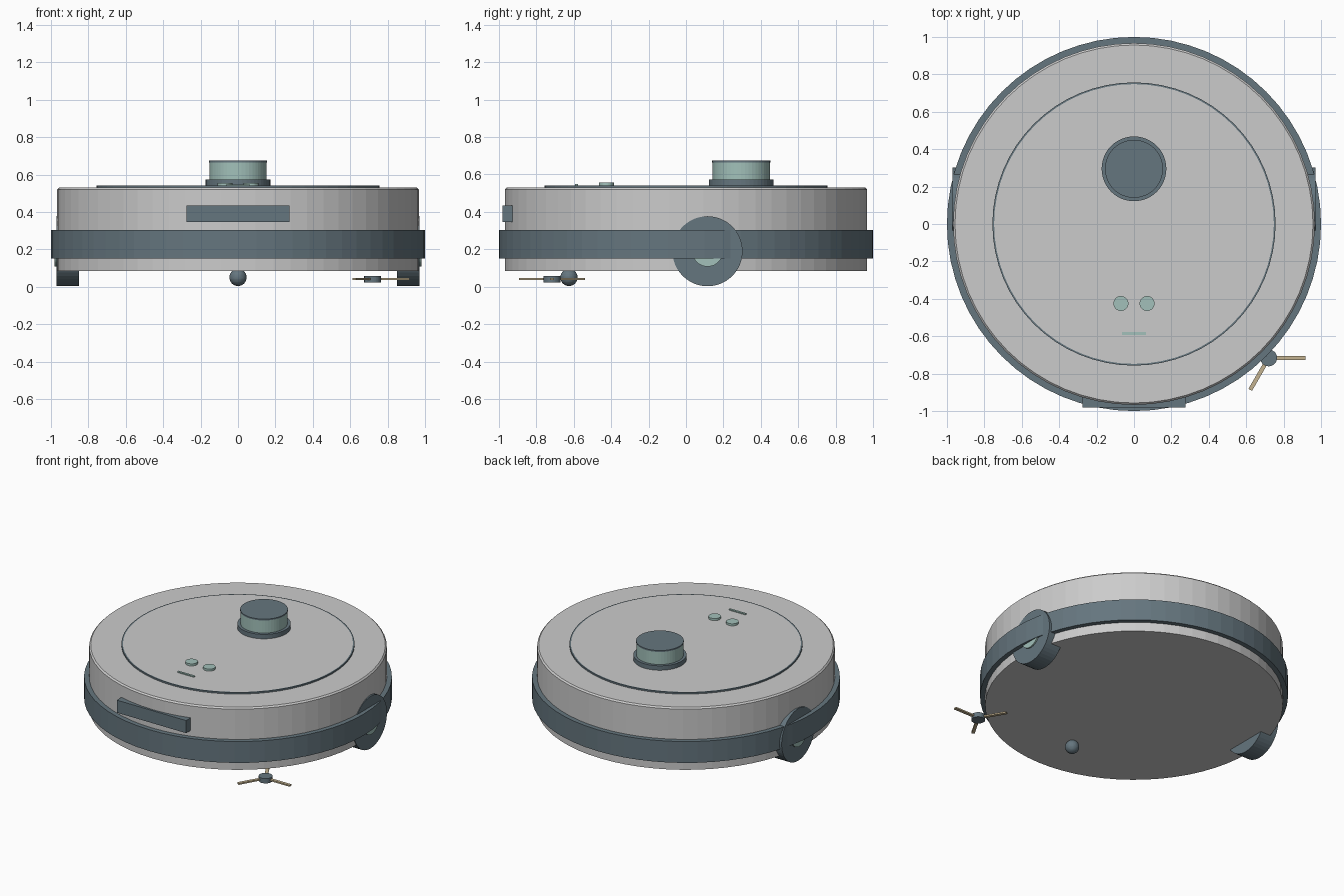
import bpy, bmesh, math
from mathutils import Matrix

if "Cube" in bpy.data.objects:
    bpy.data.objects.remove(bpy.data.objects["Cube"])


def material(name, rgb):
    m = bpy.data.materials.new(name)
    m.diffuse_color = (*rgb, 1)
    m.use_nodes = True
    m.node_tree.nodes["Principled BSDF"].inputs["Base Color"].default_value = m.diffuse_color
    return m


slate = material("slate", (0.13, 0.18, 0.21))
mint = material("mint", (0.36, 0.53, 0.49))
tan = material("tan", (0.55, 0.45, 0.28))


def finish(bm, name, mat):
    bmesh.ops.recalc_face_normals(bm, faces=bm.faces)
    me = bpy.data.meshes.new(name)
    bm.to_mesh(me)
    bm.free()
    ob = bpy.data.objects.new(name, me)
    bpy.context.collection.objects.link(ob)
    if mat:
        me.materials.append(mat)
    return ob


def lathe(name, profile, mat=None, at=(0, 0), n=64, closed=False):
    """Revolve (radius, z) points around a vertical axis."""
    bm = bmesh.new()
    rings = []
    for r, z in profile:
        rings.append([bm.verts.new((at[0] + r * math.cos(2 * math.pi * i / n),
                                    at[1] + r * math.sin(2 * math.pi * i / n), z))
                      for i in range(n)])
    pairs = list(zip(rings, rings[1:]))
    if closed:
        pairs.append((rings[-1], rings[0]))
    else:
        bm.faces.new(rings[0])
        bm.faces.new(rings[-1])
    for a, b in pairs:
        for i in range(n):
            j = (i + 1) % n
            bm.faces.new((a[i], a[j], b[j], b[i]))
    return finish(bm, name, mat)


def disc(name, r, z0, z1, mat=None, at=(0, 0), n=48):
    return lathe(name, [(r, z0), (r, z1)], mat, at, n)


def box(name, lo, hi, mat, pivot=(0, 0, 0), turn=0):
    bm = bmesh.new()
    size = [h - l for l, h in zip(lo, hi)]
    mid = [(h + l) / 2 for l, h in zip(lo, hi)]
    bmesh.ops.create_cube(bm, size=1, matrix=Matrix.Translation(pivot)
                          @ Matrix.Rotation(turn, 4, 'Z')
                          @ Matrix.Translation(mid) @ Matrix.Diagonal((*size, 1)))
    return finish(bm, name, mat)


def side_cylinder(name, r, x0, x1, y, z, mat):
    bm = bmesh.new()
    bmesh.ops.create_cone(bm, cap_ends=True, segments=48, radius1=r, radius2=r,
                          depth=abs(x1 - x0),
                          matrix=Matrix.Translation(((x0 + x1) / 2, y, z))
                          @ Matrix.Rotation(math.pi / 2, 4, 'Y'))
    return finish(bm, name, mat)


# Main shell and surrounding bumper band
lathe("body", [(0.967, 0.085), (0.967, 0.52), (0.957, 0.53)])
lathe("bumper", [(0.96, 0.15), (1, 0.15), (1, 0.303), (0.96, 0.303)], slate, closed=True)

# Top lid with trim ring
disc("lid", 0.748, 0.525, 0.541, n=64)
lathe("lid_trim", [(0.747, 0.525), (0.757, 0.525), (0.757, 0.541), (0.747, 0.541)],
      slate, closed=True)

# Sensor turret
T = (0, 0.295)
disc("turret_base", 0.173, 0.535, 0.573, slate, T)
disc("turret", 0.153, 0.57, 0.665, mint, T)
disc("turret_cap", 0.155, 0.664, 0.674, slate, T)

# Buttons and status light
for s, side in ((-1, "left"), (1, "right")):
    disc("button_" + side, 0.04, 0.535, 0.556, mint, (0.07 * s, -0.425), 32)
box("status_light", (-0.065, -0.593, 0.535), (0.065, -0.578, 0.548), mint)

# Front sensor window
box("front_window", (-0.275, -0.98, 0.345), (0.275, -0.928, 0.435), slate)

# Drive wheels with hubs
for s, side in ((-1, "left"), (1, "right")):
    side_cylinder("wheel_" + side, 0.187, 0.85 * s, 0.97 * s, 0.115, 0.19, slate)
    side_cylinder("wheel_hub_" + side, 0.082, 0.90 * s, 0.98 * s, 0.115, 0.19, mint)

# Front caster ball
bm = bmesh.new()
bmesh.ops.create_uvsphere(bm, u_segments=32, v_segments=16, radius=0.046,
                          matrix=Matrix.Translation((0, -0.625, 0.05)))
finish(bm, "caster", slate)

# Side brush
B = (0.72, -0.716)
disc("brush_hub", 0.045, 0.024, 0.058, slate, B, 32)
for i in range(3):
    box("brush_arm_%d" % (i + 1), (0.02, -0.011, -0.005), (0.197, 0.011, 0.005), tan,
        (*B, 0.041), i * 2 * math.pi / 3)
